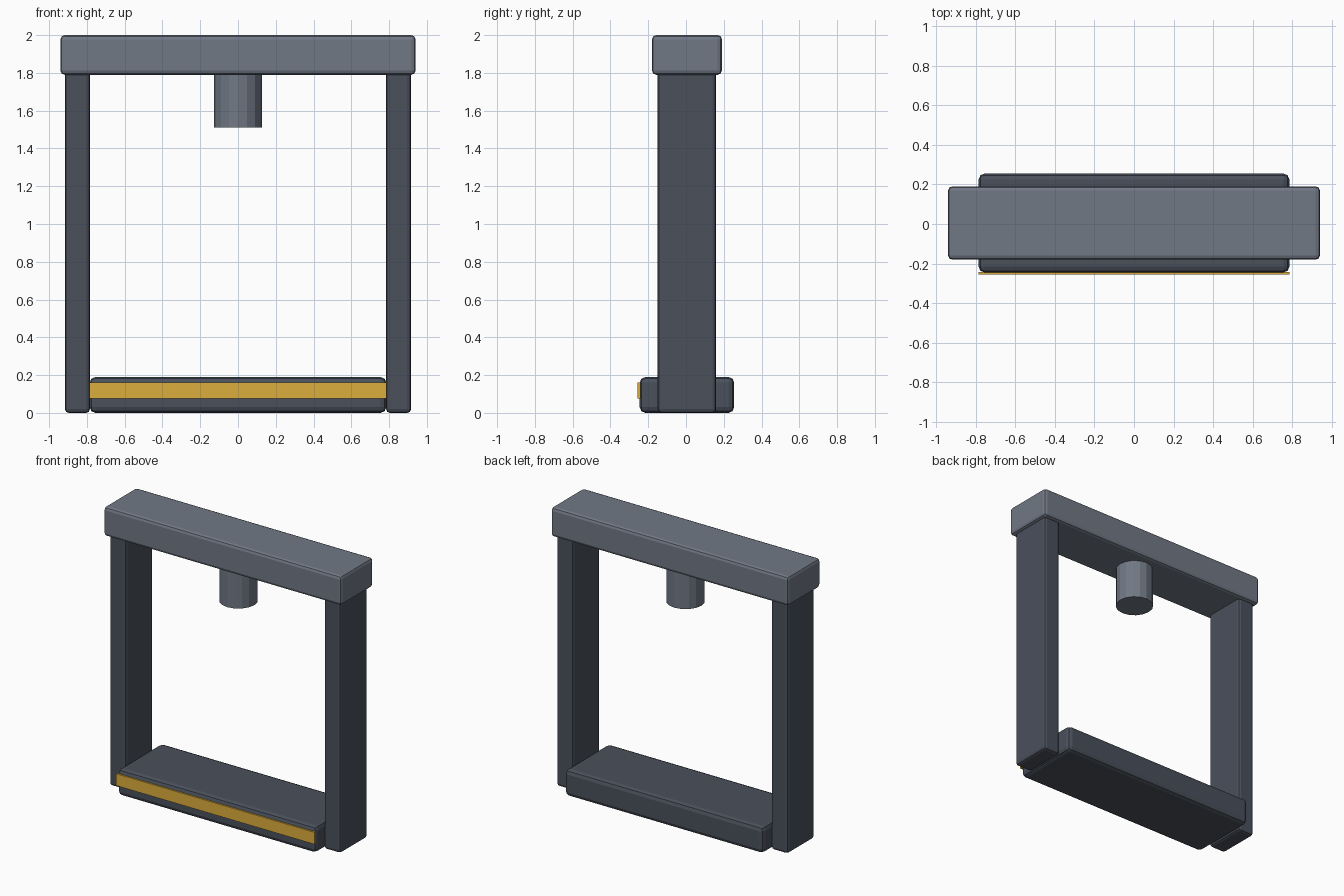
import bpy

if "Cube" in bpy.data.objects:
    bpy.data.objects.remove(bpy.data.objects["Cube"])

CY = 0.005  # frame centre in y; the stripe sits in front of it


def material(name, rgb):
    m = bpy.data.materials.new(name)
    m.diffuse_color = (*rgb, 1)
    m.use_nodes = True
    m.node_tree.nodes["Principled BSDF"].inputs["Base Color"].default_value = m.diffuse_color
    return m


dark = material("dark_steel", (0.068, 0.08, 0.105))
steel = material("steel", (0.165, 0.19, 0.235))
yellow = material("yellow", (0.72, 0.42, 0.045))


def box(name, x, y, z, mat, bevel=0.0):
    """Box from (min, max) ranges, with optional rounded edges."""
    ranges = (x, y, z)
    bpy.ops.mesh.primitive_cube_add(size=1, location=[(a + b) / 2 for a, b in ranges])
    ob = bpy.context.object
    ob.name = name
    ob.scale = [b - a for a, b in ranges]
    bpy.ops.object.transform_apply(location=False, rotation=False, scale=True)
    ob.data.materials.append(mat)
    if bevel:
        mod = ob.modifiers.new("rounded_edges", 'BEVEL')
        mod.width = bevel
        mod.segments = 2
    return ob


# Base slab and its warning stripe
box("base", (-0.785, 0.785), (CY - 0.25, CY + 0.25), (0, 0.19), dark, 0.03)
box("front_stripe", (-0.785, 0.785), (-0.256, -0.242), (0.075, 0.16), yellow)

# Side posts
for side, name in ((-1, "left_post"), (1, "right_post")):
    cx = side * 0.85
    box(name, (cx - 0.066, cx + 0.066), (CY - 0.155, CY + 0.155), (0, 1.81), dark, 0.02)

# Top beam
box("top_beam", (-0.94, 0.94), (CY - 0.185, CY + 0.185), (1.79, 2.0), steel, 0.022)

# Hanging ram under the beam
bpy.ops.mesh.primitive_cylinder_add(vertices=16, radius=0.126, depth=0.3,
                                    location=(0, CY, 1.66))
ram = bpy.context.object
ram.name = "ram"
ram.data.materials.append(steel)
